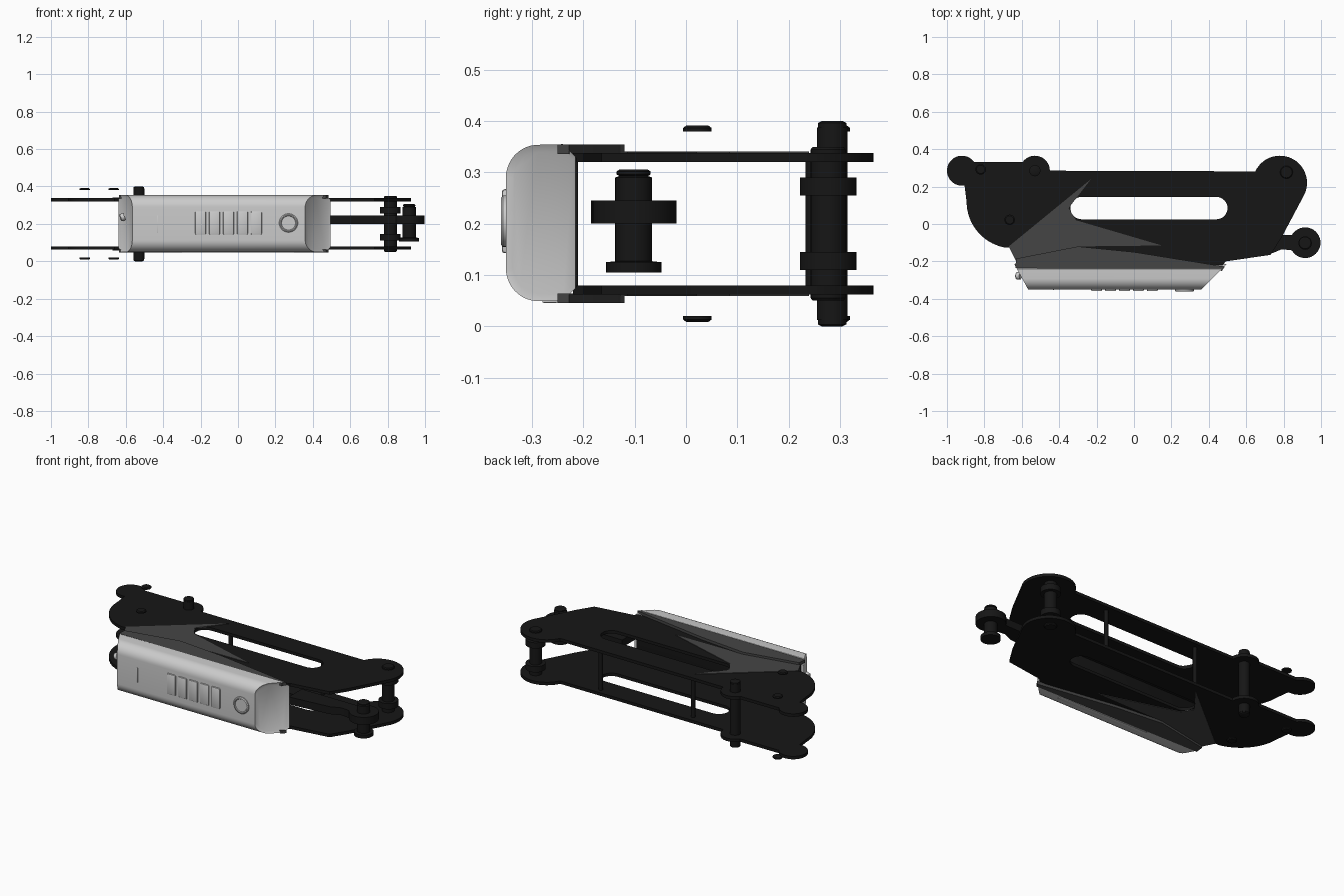
import bpy, bmesh
from math import cos, sin, radians, pi
from mathutils import Matrix

if "Cube" in bpy.data.objects:
    bpy.data.objects.remove(bpy.data.objects["Cube"])


def material(name, v):
    m = bpy.data.materials.new(name)
    m.diffuse_color = (v, v, v, 1)
    m.use_nodes = True
    m.node_tree.nodes["Principled BSDF"].inputs["Base Color"].default_value = m.diffuse_color
    return m


BLACK = material("black_metal", 0.008)
DARK = material("dark_trim", 0.06)
MID = 0.4  # mirrored heights are z -> MID - z


def arc(cx, cy, r, a0, a1, n=16):
    return [(cx + r * cos(radians(a0 + (a1 - a0) * i / n)),
             cy + r * sin(radians(a0 + (a1 - a0) * i / n))) for i in range(n + 1)]


def finish(ob, mat=None, angle=30):
    ob.data.materials.clear()
    if mat:
        ob.data.materials.append(mat)
    bpy.ops.object.select_all(action='DESELECT')
    ob.select_set(True)
    bpy.context.view_layer.objects.active = ob
    bpy.ops.object.shade_smooth_by_angle(angle=radians(angle))
    return ob


def slab(name, loops, z0, z1, mat):
    """Flat plate from an outline plus optional hole loops."""
    cu = bpy.data.curves.new(name, 'CURVE')
    cu.dimensions, cu.fill_mode, cu.extrude = '2D', 'BOTH', (z1 - z0) / 2
    for pts in loops:
        sp = cu.splines.new('POLY')
        sp.points.add(len(pts) - 1)
        for p, (x, y) in zip(sp.points, pts):
            p.co = (x, y, 0, 1)
        sp.use_cyclic_u = True
    ob = bpy.data.objects.new(name, cu)
    bpy.context.collection.objects.link(ob)
    ob.location.z = (z0 + z1) / 2
    bpy.ops.object.select_all(action='DESELECT')
    ob.select_set(True)
    bpy.context.view_layer.objects.active = ob
    bpy.ops.object.convert(target='MESH')
    return finish(bpy.context.view_layer.objects.active, mat)


def from_bmesh(name, bm, mat=None, angle=30):
    bmesh.ops.recalc_face_normals(bm, faces=bm.faces)
    me = bpy.data.meshes.new(name)
    bm.to_mesh(me)
    bm.free()
    ob = bpy.data.objects.new(name, me)
    bpy.context.collection.objects.link(ob)
    return finish(ob, mat, angle)


def lathe(name, prof, loc, mat=None, seg=32, rot=None):
    """Closed turned part from (radius, height) pairs."""
    bm = bmesh.new()
    rings = [[bm.verts.new((r * cos(2 * pi * i / seg), r * sin(2 * pi * i / seg), z))
              for i in range(seg)] for r, z in prof]
    for a, b in zip(rings, rings[1:]):
        for i in range(seg):
            j = (i + 1) % seg
            bm.faces.new((a[i], a[j], b[j], b[i]))
    bm.faces.new(rings[0])
    bm.faces.new(rings[-1])
    if rot:
        bm.transform(rot)
    bm.transform(Matrix.Translation(loc))
    return from_bmesh(name, bm, mat)


def box(name, c, s, bevel, mat=None):
    bm = bmesh.new()
    bmesh.ops.create_cube(bm, size=1, matrix=Matrix.Translation(c) @ Matrix.Diagonal((*s, 1)))
    bmesh.ops.bevel(bm, geom=bm.edges[:], offset=bevel, segments=2, profile=0.5, affect='EDGES')
    return from_bmesh(name, bm, mat)


# side plates, lower and upper, with a long slot
outline = (arc(-.92, .285, .08, 280, 35, 28) + arc(-.53, .285, .08, 145, 0)
           + arc(.78, .22, .145, 155, -25, 28)
           + [(.79, -.07), (.73, -.165), (.49, -.2), (.475, -.22), (-.62, -.21), (-.66, -.125)]
           + arc(-.645, .12, .25, 258, 180))
slot = arc(-.28, .085, .06, 90, 270) + arc(.44, .085, .06, -90, 90)
facet = [(-.23, .24), (-.67, -.12), (-.63, -.2), (-.3, -.12), (.15, -.115), (-.31, .02), (-.35, .085)]
cover = [(-.635, -.235), (-.63, -.185), (-.3, -.12), (.0, -.15), (.485, -.228), (.47, -.25)]
for side in ("upper", "lower"):
    def span(a, b):
        return (a, b) if side == "upper" else (MID - b, MID - a)
    slab(side + "_plate", [outline, slot], *span(.32, .338), BLACK)
    slab(side + "_facet_trim", [facet], *span(.336, .341), DARK)
    slab(side + "_cover_strip", [cover], *span(.336, .354), DARK)
    # bolt heads standing off the plates
    for i, (x, y) in enumerate([(-.82, .292), (-.665, .022)]):
        z = (.38, .391) if side == "upper" else (.02, .009)
        lathe(f"{side}_bolt_head_{i}", [(.028, z[0]), (.028, z[0] * .4 + z[1] * .6), (.022, z[1])],
              (x, y, 0), BLACK, 24)

# pivot pins through both plates
lathe("left_pivot_pin", [(.02, 0), (.028, .004), (.028, .012), (.03, .012), (.03, .388),
                         (.028, .388), (.028, .396), (.02, .4)], (-.53, .285, 0), BLACK)
lathe("right_pivot_pin", [(.03, .05), (.034, .055), (.034, .11), (.055, .11), (.055, .145),
                          (.034, .145), (.034, .255), (.055, .255), (.055, .29),
                          (.034, .29), (.034, .345), (.03, .35)], (.815, .277, 0), BLACK)

# middle arm and its roller
arm = arc(.915, -.1, .082, 150, -150, 32) + [(.79, -.135), (.73, -.16), (.47, -.185), (.47, -.06), (.79, -.06)]
slab("middle_arm", [arm], .2, .245, BLACK)
lathe("arm_roller", [(.054, .105), (.054, .125), (.036, .127), (.036, .29), (.028, .293),
                     (.033, .296), (.033, .302), (.027, .306)], (.915, -.102, 0), BLACK)

# thin spacer posts
for i, x in enumerate((-.22, .4)):
    lathe(f"spacer_post_{i}", [(.012, .07), (.012, .33)], (x, .245, 0), BLACK, 16)

# control housing: rounded section with slanted recessed ends
section = ([(-.215, .075), (-.24, .05)] + arc(-.287, .113, .064, 265, 180, 10)
           + arc(-.287, .29, .064, 180, 95, 10) + [(-.24, .355), (-.215, .33)])
bm = bmesh.new()
ends = []
for x0, slope in ((-.64, -.55), (.495, 1.0)):
    ends.append([bm.verts.new((x0 + slope * (y + .215), y, z)) for y, z in section])
n = len(section)
for i in range(n):
    j = (i + 1) % n
    bm.faces.new((ends[0][i], ends[0][j], ends[1][j], ends[1][i]))
caps = [bm.faces.new(e) for e in ends]
bmesh.ops.recalc_face_normals(bm, faces=bm.faces)
bmesh.ops.inset_individual(bm, faces=caps, thickness=.014, depth=-.006)
from_bmesh("control_housing", bm)
box("housing_back_panel", (-.07, -.216, .2025), (1.1, .012, .255), .003, BLACK)
box("housing_bottom_rib", (0, -.265, .05), (.6, .03, .008), .002)

# front controls
for i in range(5):
    box(f"button_{i}", (-.2 + i * .0745, -.35, .205), (.058, .018, .125), .006)
TURN = Matrix.Rotation(pi / 2, 4, 'X')
lathe("round_knob", [(.05, 0), (.05, .01), (.045, .014), (.04, .014), (.037, .01)],
      (.27, -.347, .205), None, 40, TURN)
lathe("end_button", [(.02, 0), (.02, .02), (.014, .025)], (-.607, -.277, .24), None, 24,
      Matrix.Rotation(-pi / 2 - .35, 4, 'Y'))
box("front_mark", (-.43, -.351, .2), (.006, .004, .09), .001)
